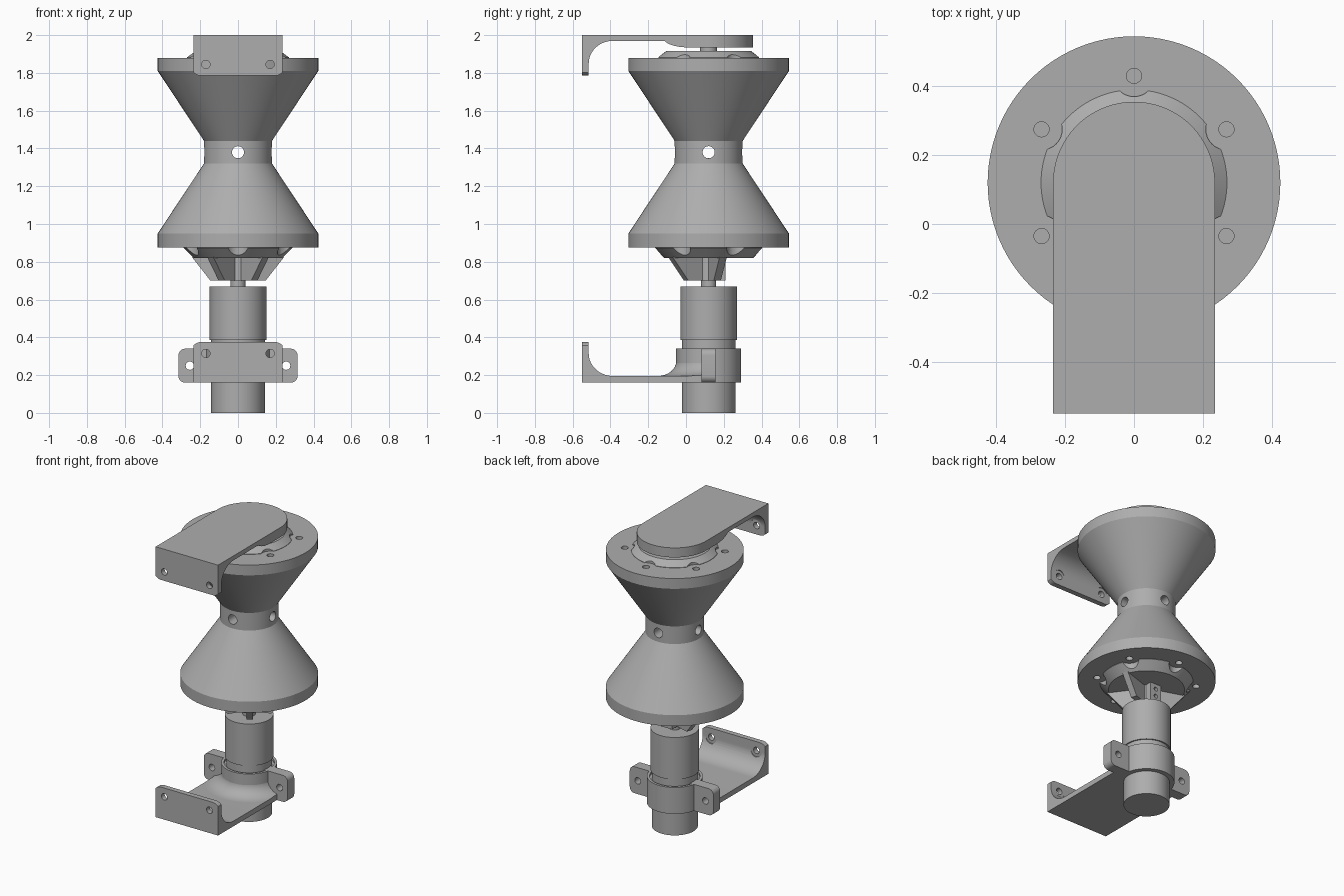
import bpy, bmesh
from math import sin, cos, pi, radians
from mathutils import Vector, Matrix

cube = bpy.data.objects.get("Cube")
if cube:
    bpy.data.objects.remove(cube, do_unlink=True)

AXIS_Y = 0.12   # the rotor and motor share this vertical axis
GREY = (0.42, 0.42, 0.42, 1)
grey = bpy.data.materials.new("plain_grey")
grey.use_nodes = True
grey.diffuse_color = GREY
grey.node_tree.nodes["Principled BSDF"].inputs["Base Color"].default_value = GREY


def finish(name, bm):
    bmesh.ops.recalc_face_normals(bm, faces=bm.faces)
    mesh = bpy.data.meshes.new(name)
    bm.to_mesh(mesh)
    bm.free()
    mesh.materials.append(grey)
    obj = bpy.data.objects.new(name, mesh)
    bpy.context.collection.objects.link(obj)
    return obj


def lathe(name, profile, steps=96):
    """Revolve (radius, z) points around the main axis."""
    bm = bmesh.new()
    verts = [bm.verts.new((r, AXIS_Y, z)) for r, z in profile]
    edges = [bm.edges.new(pair) for pair in zip(verts, verts[1:])]
    bmesh.ops.spin(bm, geom=verts + edges, cent=(0, AXIS_Y, 0), axis=(0, 0, 1),
                   angle=2 * pi, steps=steps)
    bmesh.ops.remove_doubles(bm, verts=bm.verts, dist=1e-4)
    return finish(name, bm)


def prism(name, points, direction, start, end):
    """Extrude a 2D outline along x (y, z), y (x, z) or z (x, y)."""
    place = {"x": lambda a, b: (start, a, b), "y": lambda a, b: (a, start, b),
             "z": lambda a, b: (a, b, start)}[direction]
    bm = bmesh.new()
    face = bm.faces.new([bm.verts.new(place(a, b)) for a, b in points])
    out = bmesh.ops.extrude_face_region(bm, geom=[face])
    move = Vector([(end - start) * (d == direction) for d in "xyz"])
    bmesh.ops.translate(bm, vec=move,
                        verts=[v for v in out["geom"] if isinstance(v, bmesh.types.BMVert)])
    return finish(name, bm)


def arc(a, b, ra, rb, t0, t1, n=14):
    return [(a + ra * cos(radians(t0 + (t1 - t0) * i / n)),
             b + rb * sin(radians(t0 + (t1 - t0) * i / n))) for i in range(n + 1)]


def rounded(x, z0, z1, r_low, r_high):
    """Outline of a plate with its own rounding for the low and high corners."""
    pts = []
    for sx, z, r, t in ((1, z1, r_high, 0), (-1, z1, r_high, 90),
                        (-1, z0, r_low, 180), (1, z0, r_low, 270)):
        side = -r if z == z1 else r
        pts += arc(sx * (x - r), z + side, r, r, t, t + 90, 8) if r else [(sx * x, z)]
    return pts


def rod(center, radius, length, direction, segments=32):
    bm = bmesh.new()
    turn = Vector((0, 0, 1)).rotation_difference(Vector(direction)).to_matrix().to_4x4()
    bmesh.ops.create_cone(bm, cap_ends=True, segments=segments, radius1=radius,
                          radius2=radius, depth=length,
                          matrix=Matrix.Translation(center) @ turn)
    return finish("cutter", bm)


def cut(obj, tool, operation="DIFFERENCE"):
    mod = obj.modifiers.new("cut", "BOOLEAN")
    mod.operation, mod.solver, mod.object = operation, "EXACT", tool
    bpy.context.view_layer.objects.active = obj
    bpy.ops.object.modifier_apply(modifier=mod.name)
    bpy.data.objects.remove(tool, do_unlink=True)


def around(angle, radius, z):
    return Vector((radius * cos(radians(angle)), AXIS_Y + radius * sin(radians(angle)), z))


X, Y, Z = (1, 0, 0), (0, 1, 0), (0, 0, 1)
SCREWS = range(30, 390, 60)

# Hourglass rotor: two flared cones, neck holes and screw holes in both rims
rotor = lathe("hourglass_rotor", [(0, 0.875), (0.425, 0.875), (0.425, 0.95), (0.18, 1.32),
                                  (0.18, 1.44), (0.425, 1.81), (0.425, 1.88), (0, 1.88)])
for direction in (X, Y):
    cut(rotor, rod((0, AXIS_Y, 1.38), 0.032, 0.6, direction))
for angle in SCREWS:
    for z in (0.875, 1.88):
        cut(rotor, rod(around(angle, 0.31, z), 0.022, 0.1, Z, 24))

# Chamfered end hubs, scalloped around the screws
hubs = (lathe("upper_hub", [(0, 1.87), (0.27, 1.87), (0.27, 1.882), (0.225, 1.915), (0, 1.915)]),
        lathe("lower_hub", [(0, 0.885), (0.288, 0.885), (0.288, 0.873), (0.235, 0.82), (0, 0.82)]))
for hub, z in zip(hubs, (1.89, 0.85)):
    for angle in SCREWS:
        cut(hub, rod(around(angle, 0.31, z), 0.06, 0.2, Z))

# Coupling: core, four tapered ribs and a set-screw block at the back
lathe("coupling_core", [(0, 0.83), (0.06, 0.83), (0.06, 0.70), (0, 0.70)], 48)
for i, angle in enumerate((18, 162, 234, 306)):
    rib = prism("coupling_rib_%d" % (i + 1),
                [(0, 0.70), (0.147, 0.70), (0.25, 0.825), (0, 0.825)], "y", -0.02, 0.02)
    rib.data.transform(Matrix.Translation((0, AXIS_Y, 0)) @ Matrix.Rotation(radians(angle), 4, "Z"))
block = prism("set_screw_block", rounded(0.042, 0.70, 0.825, 0, 0), "y", AXIS_Y, 0.21)
for z in (0.735, 0.785):
    cut(block, rod((0, 0.21, z), 0.014, 0.06, Y, 20))

# Shafts and motor
lathe("motor_shaft", [(0, 0.66), (0.04, 0.66), (0.04, 0.71), (0, 0.71)], 40)
lathe("top_shaft", [(0, 1.90), (0.045, 1.90), (0.045, 1.94), (0, 1.94)], 40)
lathe("motor", [(0, 0), (0.142, 0), (0.142, 0.385), (0.15, 0.385), (0.15, 0.67), (0, 0.67)])


def flange_holes(obj, z):
    for x in (-0.17, 0.17):
        cut(obj, rod((x, -0.53, z), 0.022, 0.3, Y, 24))
        cut(obj, rod((x, -0.415, z), 0.042, 0.2, Y))


# Upper bracket: filleted mounting flange, plate and rounded thick end
upper = prism("upper_bracket",
              [(-0.55, 2.0), (-0.55, 1.785), (-0.515, 1.785)]
              + arc(-0.385, 1.85, 0.13, 0.12, 180, 90)
              + [(-0.13, 1.97)] + arc(0.01, 1.985, 0.13, 0.05, 200, 270, 8)
              + [(0.36, 1.935), (0.36, 2.0)], "x", -0.235, 0.235)
cut(upper, prism("cutter", [(-0.24, -0.6), (0.24, -0.6), (0.24, AXIS_Y)]
                 + arc(0, AXIS_Y, 0.235, 0.235, 0, 180, 48) + [(-0.24, AXIS_Y)],
                 "z", 1.7, 2.1), "INTERSECT")
cut(upper, prism("cutter", rounded(0.25, 1.785, 2.05, 0.055, 0), "y", -0.7, 0.5), "INTERSECT")
flange_holes(upper, 1.845)

# Lower bracket: matching flange and plate
lower = prism("lower_bracket",
              [(-0.55, 0.16), (-0.55, 0.375), (-0.515, 0.375)]
              + arc(-0.385, 0.315, 0.13, 0.12, 180, 270)
              + [(0.09, 0.195), (0.09, 0.16)], "x", -0.235, 0.235)
cut(lower, prism("cutter", rounded(0.25, 0.1, 0.375, 0, 0.055), "y", -0.7, 0.5), "INTERSECT")
flange_holes(lower, 0.315)

# Motor clamp: ring, curved flare into the plate, and two bolt ears
lathe("clamp_ring", [(0.13, 0.16), (0.172, 0.16), (0.172, 0.34), (0.155, 0.34),
                     (0.155, 0.325), (0.13, 0.325), (0.13, 0.16)])
flare = lathe("clamp_flare", [(0, 0.165), (0.27, 0.165)]
              + arc(0.27, 0.28, 0.1, 0.085, 270, 180, 10) + [(0, 0.28)])
cut(flare, prism("cutter", rounded(0.235, 0.1, 0.4, 0, 0), "y", -0.3, 0.09), "INTERSECT")
ears = prism("clamp_ears", rounded(0.315, 0.16, 0.34, 0.035, 0.035), "y", 0.083, 0.155)
for x in (-0.255, 0.255):
    cut(ears, rod((x, AXIS_Y, 0.25), 0.022, 0.3, Y, 24))
cut(ears, rod((0, AXIS_Y, 0.25), 0.135, 0.4, Z, 64))

# Smooth round surfaces, keep crisp edges
bpy.ops.object.select_all(action="DESELECT")
for obj in bpy.context.scene.objects:
    if obj.type == "MESH":
        obj.select_set(True)
        bpy.context.view_layer.objects.active = obj
bpy.ops.object.shade_smooth_by_angle(angle=radians(30))
